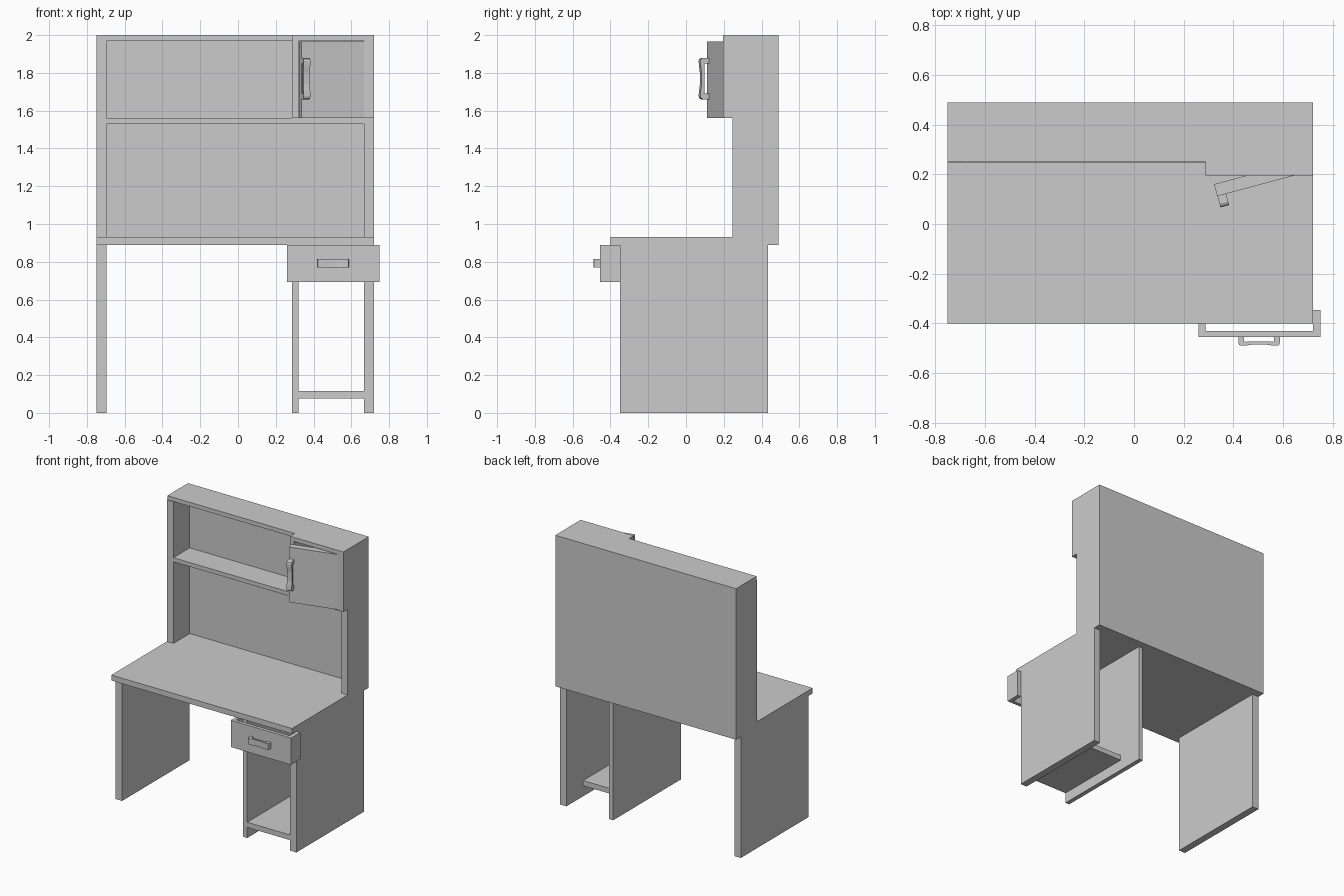
import bpy
import math
from mathutils import Matrix, Vector

if "Cube" in bpy.data.objects:
    bpy.data.objects.remove(bpy.data.objects["Cube"])


def prism(name, outline, depth, matrix=Matrix()):
    """Extrude a 2D outline along local z, then place it with a matrix."""
    n = len(outline)
    verts = [matrix @ Vector((u, v, h)) for h in (0, depth) for u, v in outline]
    faces = [list(range(n))[::-1], list(range(n, 2 * n))]
    faces += [[i, (i + 1) % n, (i + 1) % n + n, i + n] for i in range(n)]
    mesh = bpy.data.meshes.new(name)
    mesh.from_pydata(verts, [], faces)
    obj = bpy.data.objects.new(name, mesh)
    bpy.context.collection.objects.link(obj)
    return obj


def board(name, x, y, z):
    outline = [(x[0], y[0]), (x[1], y[0]), (x[1], y[1]), (x[0], y[1])]
    return prism(name, outline, z[1] - z[0], Matrix.Translation((0, 0, z[0])))


def handle(name, length, reach, width, along, out, centre):
    """Bracket handle: two feet and a slightly dished grip."""
    half = [(1, 0), (1, .7), (.95, .93), (.84, 1), (.62, .97), (.3, .86)]
    inner = [(.3, .5), (.62, .55), (.72, .5), (.72, 0)]
    pts = half + [(-u, v) for u, v in half[::-1]]
    pts += [(-u, v) for u, v in inner[::-1]] + inner
    pts = [(u * length / 2, v * reach) for u, v in pts]
    a, o = Vector(along), Vector(out)
    w = a.cross(o)
    rot = Matrix((a, o, w)).transposed().to_4x4()
    return prism(name, pts, width, Matrix.Translation(Vector(centre) - w * width / 2) @ rot)


LEFT, RIGHT, MID = (-.75, -.697), (.668, .72), (.287, .32)
LEG_Y = (-.35, .435)

# Desk base
for name, x in (("left_leg", LEFT), ("middle_leg", MID), ("right_leg", RIGHT)):
    board(name, x, LEG_Y, (0, .89))
board("lower_shelf", (.32, .668), (-.35, .24), (.077, .115))
board("desktop", (-.75, .72), (-.4, .435), (.89, .93))

# Hutch
board("back_panel", (-.75, .72), (.435, .49), (.89, 2))
board("hutch_left_side", LEFT, (.245, .435), (.93, 1.97))
side = [(.245, .93), (.435, .93), (.435, 1.97), (.195, 1.97), (.195, 1.56), (.245, 1.56)]
yz_plane = Matrix(((0, 0, 1, RIGHT[0]), (1, 0, 0, 0), (0, 1, 0, 0), (0, 0, 0, 1)))
prism("hutch_right_side", side, .052, yz_plane)
top = [(-.75, .25), (.287, .25), (.287, .195), (.72, .195), (.72, .435), (-.75, .435)]
prism("hutch_top", top, .03, Matrix.Translation((0, 0, 1.97)))
board("hutch_shelf", (-.697, .668), (.245, .435), (1.53, 1.56))
board("cabinet_divider", MID, (.195, .435), (1.56, 1.97))

# Cabinet door, ajar
swing = Matrix.Translation((.335, .112, 1.56)) @ Matrix.Rotation(math.radians(15), 4, 'Z')
prism("cabinet_door", [(0, 0), (.36, 0), (.36, .05), (0, .05)], .405, swing)
outward = swing.to_3x3() @ Vector((0, -1, 0))
handle("door_handle", .22, .047, .036, (0, 0, 1), outward, swing @ Vector((.019, 0, .21)))

# Drawer front, a tray open at the back
drawer = [(.26, -.455), (.75, -.455), (.75, -.347), (.72, -.347),
          (.72, -.43), (.287, -.43), (.287, -.347), (.26, -.347)]
prism("drawer_front", drawer, .197, Matrix.Translation((0, 0, .692)))
handle("drawer_handle", .168, .035, .045, (1, 0, 0), (0, -1, 0), (.504, -.455, .793))

# Consistent outward normals
import bmesh
for obj in bpy.context.collection.objects:
    bm = bmesh.new()
    bm.from_mesh(obj.data)
    bmesh.ops.recalc_face_normals(bm, faces=bm.faces)
    bm.to_mesh(obj.data)
    bm.free()
